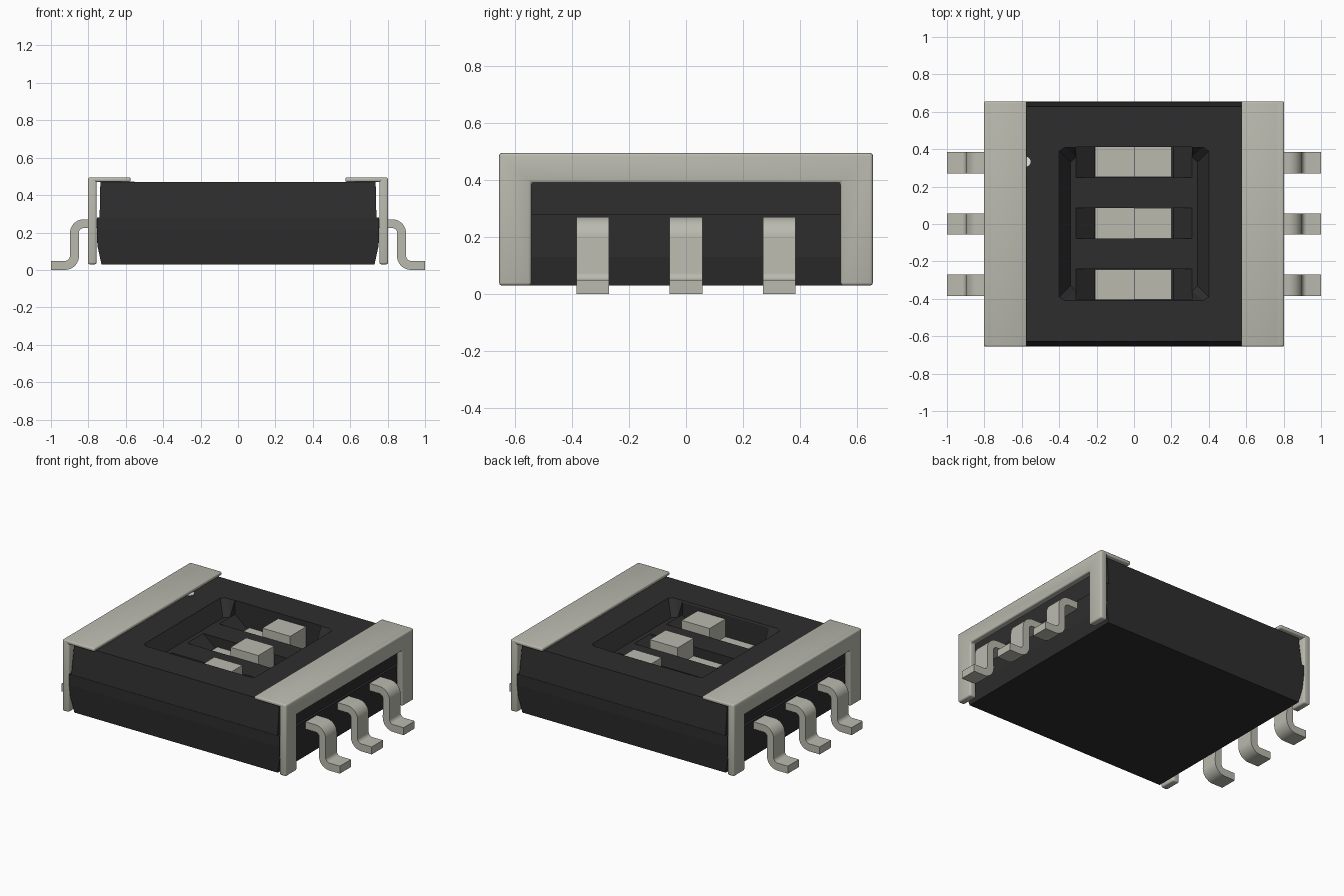
import bpy, bmesh, math
from mathutils import Vector

cube = bpy.data.objects.get("Cube")
if cube:
    bpy.data.objects.remove(cube, do_unlink=True)


def material(name, rgb):
    m = bpy.data.materials.new(name)
    m.use_nodes = True
    m.diffuse_color = (*rgb, 1)
    bsdf = m.node_tree.nodes["Principled BSDF"]
    bsdf.inputs["Base Color"].default_value = (*rgb, 1)
    bsdf.inputs["Roughness"].default_value = 0.6
    return m


black = material("black plastic", (0.027, 0.027, 0.027))
silver = material("matte silver", (0.49, 0.49, 0.43))
white = material("white paint", (0.8, 0.8, 0.78))


def finish(bm, name, mat):
    bmesh.ops.recalc_face_normals(bm, faces=bm.faces)
    mesh = bpy.data.meshes.new(name)
    bm.to_mesh(mesh)
    bm.free()
    ob = bpy.data.objects.new(name, mesh)
    bpy.context.collection.objects.link(ob)
    mesh.materials.append(mat)
    return ob


def loft(name, rings, mat):
    """Skin a stack of closed rings and cap both ends."""
    bm = bmesh.new()
    loops = [[bm.verts.new(p) for p in ring] for ring in rings]
    for a, b in zip(loops, loops[1:]):
        for i in range(len(a)):
            j = (i + 1) % len(a)
            bm.faces.new((a[i], a[j], b[j], b[i]))
    bm.faces.new(loops[0])
    bm.faces.new(loops[-1])
    return finish(bm, name, mat)


def rect(z, hx, hy, cy=0):
    return [(sx * hx, cy + sy * hy, z) for sx, sy in ((-1, -1), (1, -1), (1, 1), (-1, 1))]


def extrude_y(name, outline, y0, y1, mat):
    return loft(name, [[(x, y, z) for x, z in outline] for y in (y0, y1)], mat)


def activate(ob):
    bpy.ops.object.select_all(action="DESELECT")
    ob.select_set(True)
    bpy.context.view_layer.objects.active = ob


def soften(ob, width):
    mod = ob.modifiers.new("rounded edges", "BEVEL")
    mod.width = width
    mod.segments = 3
    activate(ob)
    bpy.ops.object.modifier_apply(modifier=mod.name)
    bpy.ops.object.shade_smooth_by_angle()


def cut(ob, cutter):
    mod = ob.modifiers.new("cut", "BOOLEAN")
    mod.operation = "DIFFERENCE"
    mod.solver = "EXACT"
    mod.object = cutter
    activate(ob)
    bpy.ops.object.modifier_apply(modifier=mod.name)
    bpy.data.objects.remove(cutter, do_unlink=True)


# Housing: tapered base with a narrower lid
body = loft("housing", [
    rect(0.03, 0.73, 0.635), rect(0.13, 0.752, 0.645), rect(0.21, 0.755, 0.654),
    rect(0.28, 0.755, 0.654), rect(0.28, 0.74, 0.652), rect(0.47, 0.736, 0.628)], black)


# Sunken pocket with sloping walls and clipped corners
def octagon(z, x_out, x_in, y_in, y_out):
    quarter = [(x_out, y_in), (x_in, y_out)]
    pts = quarter + [(-x, y) for x, y in reversed(quarter)]
    return [(x, y, z) for x, y in pts + [(-x, -y) for x, y in pts]]


cut(body, loft("pocket_cutter", [
    octagon(0.38, 0.34, 0.31, 0.33, 0.36), octagon(0.47, 0.4, 0.37, 0.39, 0.41),
    octagon(0.52, 0.4, 0.37, 0.39, 0.41)], black))

# Three slots with sloping ends, each holding a stepped slider
pitch = 0.327
for row in (-1, 0, 1):
    y = row * pitch + 0.004
    cut(body, loft("slot_cutter", [
        rect(0.3, 0.21, 0.082, y), rect(0.38, 0.31, 0.082, y),
        rect(0.53, 0.31, 0.082, y)], black))
    extrude_y("slider", [(-0.208, 0.28), (0.2, 0.28), (0.2, 0.435), (0, 0.435),
                         (0, 0.32), (-0.208, 0.32)], y - 0.081, y + 0.081, silver)

# Pin-one dot on the lid
bm = bmesh.new()
bmesh.ops.create_cone(bm, cap_ends=True, segments=24, radius1=0.027, radius2=0.027, depth=0.006)
bmesh.ops.translate(bm, verts=bm.verts, vec=Vector((-0.58, 0.333, 0.47)))
finish(bm, "marker_dot", white)


def arc(cx, cz, r, start, end, steps=8):
    angles = [math.radians(start + (end - start) * i / steps) for i in range(steps + 1)]
    return [(cx + r * math.cos(a), cz + r * math.sin(a)) for a in angles]


# S-bent lead outline: upper side out to the foot, lower side back
half = 0.0235
bend = 0.05
lead_top = ([(0.72, 0.247 + half)] + arc(0.825, 0.197, bend + half, 90, 0)
            + arc(0.925, 0.075, bend - half, 180, 270) + [(1.0, 0.025 + half)])
lead_bottom = ([(1.0, 0.0)] + arc(0.925, 0.075, 0.075, 270, 180)
               + arc(0.825, 0.197, bend - half, 0, 90) + [(0.72, 0.247 - half)])

for side, label in ((1, "left"), (-1, "right")):
    # Metal bracket: portal-shaped side plate with a top flange
    portal = [(-0.655, 0.03), (-0.655, 0.494), (0.655, 0.494), (0.655, 0.03),
              (0.542, 0.03), (0.542, 0.39), (-0.542, 0.39), (-0.542, 0.03)]
    plate = loft(label + "_bracket_side",
                 [[(side * x, y, z) for y, z in portal] for x in (0.756, 0.803)], silver)
    soften(plate, 0.01)
    flange = extrude_y(label + "_bracket_flange",
                       [(side * x, z) for x, z in ((0.574, 0.471), (0.574, 0.494),
                                                   (0.79, 0.494), (0.79, 0.471))],
                       -0.655, 0.655, silver)
    soften(flange, 0.008)
    # Three leads per side
    for row in (-1, 0, 1):
        y = row * pitch
        lead = extrude_y(label + "_lead", [(side * x, z) for x, z in lead_top + lead_bottom],
                         y - 0.057, y + 0.057, silver)
        activate(lead)
        bpy.ops.object.shade_smooth_by_angle()
